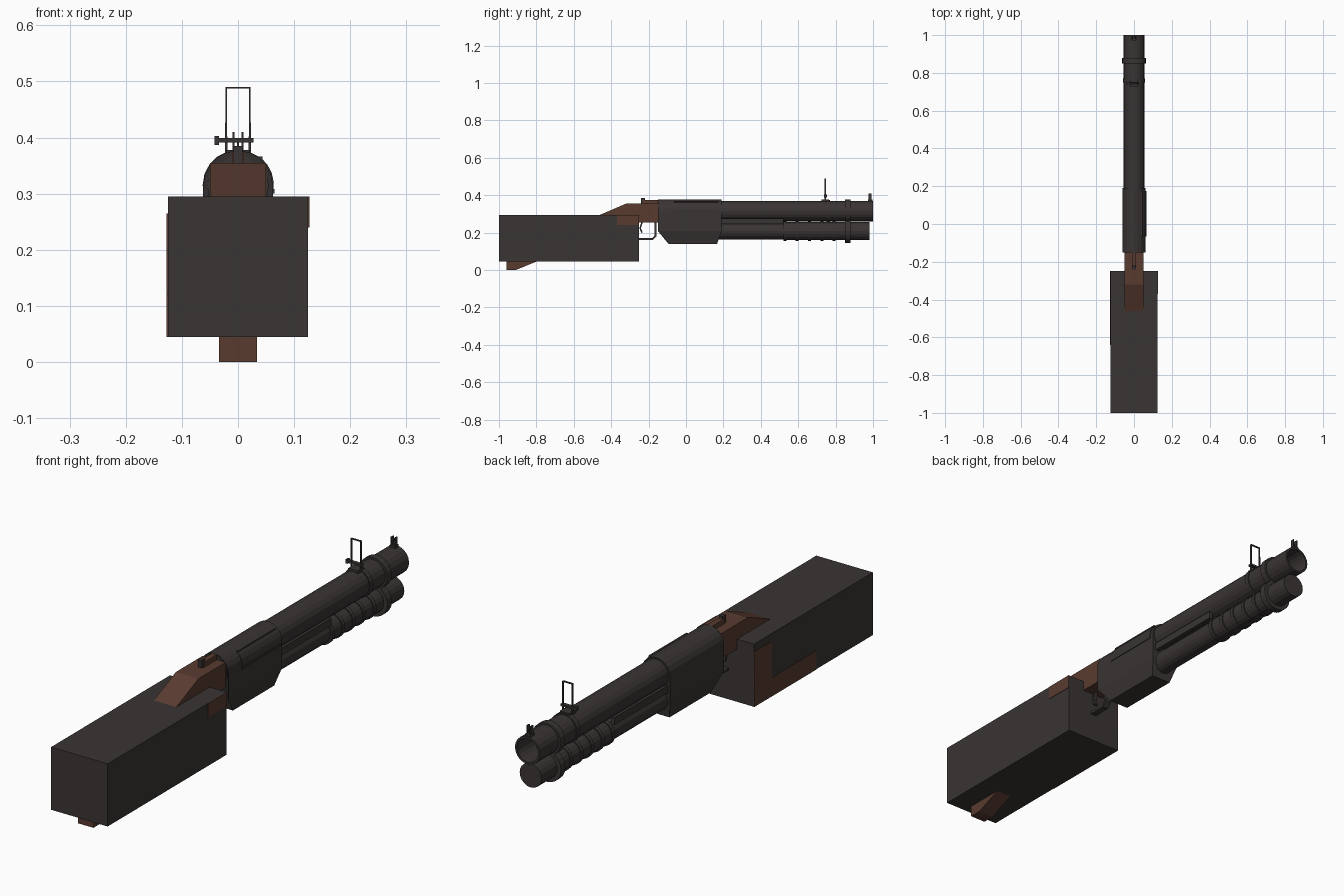
import bpy, bmesh, math
from mathutils import Matrix, Vector

if "Cube" in bpy.data.objects:
    bpy.data.objects.remove(bpy.data.objects["Cube"], do_unlink=True)


def material(name, *rgb):
    mat = bpy.data.materials.new(name)
    mat.use_nodes = True
    mat.diffuse_color = (*rgb, 1)
    mat.node_tree.nodes["Principled BSDF"].inputs["Base Color"].default_value = mat.diffuse_color
    return mat


def finish(name, mesh_builder, mat):
    bmesh.ops.recalc_face_normals(mesh_builder, faces=mesh_builder.faces)
    mesh = bpy.data.meshes.new(name)
    mesh_builder.to_mesh(mesh)
    mesh_builder.free()
    mesh.materials.append(mat)
    part = bpy.data.objects.new(name, mesh)
    bpy.context.collection.objects.link(part)
    return part


def box(name, mat, centre, size):
    builder = bmesh.new()
    placement = Matrix.Translation(centre) @ Matrix.Diagonal((*size, 1))
    bmesh.ops.create_cube(builder, size=1, matrix=placement)
    return finish(name, builder, mat)


def tube(name, radius, start, end, height, bore=0):
    """Cylinder along y, with an optional hollow front end."""
    builder = bmesh.new()
    placement = Matrix.Translation((0, (start + end) / 2, height)) @ Matrix.Rotation(math.pi / 2, 4, "X")
    bmesh.ops.create_cone(builder, cap_ends=True, segments=sides, radius1=radius, radius2=radius,
                          depth=end - start, matrix=placement)
    if bore:
        front = max(builder.faces, key=lambda face: face.calc_center_median().y)
        bmesh.ops.inset_region(builder, faces=[front], thickness=wall)
        deep = bmesh.ops.extrude_discrete_faces(builder, faces=[front])["faces"]
        bmesh.ops.translate(builder, verts=deep[0].verts, vec=(0, -bore, 0))
    return finish(name, builder, mat=steel)


def extrude(name, mat, outline, place, start, end, sheet=0):
    """Sweep an outline between two planes; a sheet is an open strip of that thickness."""
    builder = bmesh.new()
    first, last = ([builder.verts.new(place(a, b, depth)) for a, b in outline] for depth in (start, end))
    count = len(outline)
    for i in range(count - 1 if sheet else count):
        j = (i + 1) % count
        builder.faces.new((first[i], first[j], last[j], last[i]))
    if not sheet:
        builder.faces.new(first)
        builder.faces.new(last)
    part = finish(name, builder, mat)
    if sheet:
        solid = part.modifiers.new("thickness", "SOLIDIFY")
        solid.thickness = sheet
        solid.offset = 0
    return part


def across(y, z, x):
    return Vector((x, y, z))


def along(x, z, y):
    return Vector((x, y, z))


def arc(radius, start, end, steps):
    """Points on a circle around the barrel axis."""
    angles = [math.radians(start + (end - start) * i / steps) for i in range(steps + 1)]
    return [(radius * math.cos(a), barrel_z + radius * math.sin(a)) for a in angles]


steel = material("dark_steel", 0.042, 0.035, 0.034)
wood = material("brown_wood", 0.1, 0.044, 0.03)

# Shared dimensions
sides = 20
wall = 0.008
barrel_z, barrel_radius, muzzle = 0.315, 0.055, 1
magazine_z, magazine_radius = 0.208, 0.048
receiver_radius, receiver_back, receiver_front, receiver_floor = 0.062, -0.15, 0.19, 0.14
block_size, block_length, block_z = 0.25, 0.75, 0.17
block_front = block_length - muzzle
block_side, block_top = block_size / 2, block_z + block_size / 2
block_floor = block_z - block_size / 2
sight_y = 0.745

# Block around the stock, with wood plates on its sides
box("stock_block", steel, (0, block_front - block_length / 2, block_z), (block_size, block_length, block_size))


def wood_plate(name, side, length, bottom, top):
    box(name, wood, (side * block_side, block_front - length / 2, (bottom + top) / 2),
        (wall / 2, length, top - bottom))


wood_plate("left_wood_plate", 1, 0.12, 0.24, block_top)
wood_plate("right_upper_wood_plate", -1, 0.11, 0.12, 0.265)
wood_plate("right_lower_wood_plate", -1, 0.39, block_floor, 0.12)

# Wooden stock: neck above the block, butt toe below it
neck_half, butt_half = 0.05, 0.034
neck_top, neck_floor = 0.355, 0.255
neck = [(receiver_back, neck_floor), (receiver_back, neck_top), (-0.32, neck_top),
        (-0.46, block_top), (-0.4, block_z), (block_front, neck_floor)]
extrude("stock_neck", wood, neck, across, -neck_half, neck_half)
butt = [(-0.96, 0), (-0.91, 0), (-0.8, block_floor), (-0.4, block_z), (-0.96, block_z)]
extrude("stock_butt", wood, butt, across, -butt_half, butt_half)
box("tang", wood, (0, -0.19, neck_top), (0.022, 0.08, 0.04))
box("latch", steel, (0, -0.23, neck_top), (0.016, 0.02, 0.06))

# Receiver: rounded over the barrel, narrowed below, with its underside drawn in at both ends
floor_half = receiver_radius * 0.7
section = arc(receiver_radius, 0, 180, sides // 2)
section += [(-receiver_radius, magazine_z), (-floor_half, receiver_floor),
            (floor_half, receiver_floor), (receiver_radius, magazine_z)]
receiver = extrude("receiver", steel, section, along, receiver_back, receiver_front)
for vertex in receiver.data.vertices:
    if vertex.co.z < magazine_z - wall:
        vertex.co.y += wall * 7 if vertex.co.y < 0 else -wall * 3

# Ejection cover wrapped over the left side, with raised rims
cover_back, cover_front = -0.065, 0.175
cover = arc(receiver_radius, -10, 50, 4)
extrude("ejection_cover", steel, cover, along, cover_back, cover_front, sheet=wall / 2)
for x, z in (cover[0], cover[-1]):
    box("cover_rim", steel, (x, (cover_back + cover_front) / 2, z), (wall, cover_front - cover_back, wall))

# Hollow barrel, fore-end tube and clamp
tube("barrel", barrel_radius, receiver_back, muzzle, barrel_z, bore=block_size)
tube("sight_band", barrel_radius + wall / 2, 0.75, 0.77, barrel_z)
clamp_y, clamp_half = 0.865, 0.014
for z, radius in ((barrel_z, barrel_radius + wall), (magazine_z, magazine_radius + wall * 2)):
    tube("clamp_ring", radius, clamp_y - clamp_half, clamp_y + clamp_half, z)
box("clamp_bridge", steel, (0, clamp_y, (barrel_z + magazine_z) / 2), (barrel_radius, clamp_half, barrel_radius))

grip_start = 0.52
tube("magazine_tube", magazine_radius - wall / 2, 0, grip_start, magazine_z)
tube("fore_grip", magazine_radius, grip_start, 0.98, magazine_z)
for i in range(5):
    rib_y = grip_start + wall + i * 0.066
    tube("grip_rib", magazine_radius + wall / 2, rib_y - wall, rib_y + wall, magazine_z)
for side in (-1, 1):
    box("action_bar", steel, (side * 0.04, grip_start / 2, 0.26), (wall * 2, grip_start, 0.03))

# Trigger and guard
guard_half, guard_floor, guard_front = 0.013, 0.166, -0.163
guard = [(block_front, guard_floor), (guard_front - wall * 2, guard_floor),
         (guard_front, guard_floor + wall * 2), (guard_front, neck_floor)]
extrude("trigger_guard", steel, guard, across, -guard_half, guard_half, sheet=wall * 1.3)
trigger = [(-0.235, neck_floor), (-0.245, 0.225), (-0.236, 0.2)]
extrude("trigger", steel, trigger, across, -wall, wall, sheet=wall)

# Folding ladder sight
ladder_half, ladder_foot, ladder_top, ladder_bar = 0.021, barrel_z + barrel_radius, 0.489, 0.395
ladder = [(-ladder_half, ladder_foot), (-ladder_half, ladder_top),
          (ladder_half, ladder_top), (ladder_half, ladder_foot)]
extrude("ladder_frame", steel, ladder, along, sight_y - wall / 2, sight_y + wall / 2, sheet=wall / 2)
box("ladder_slide", steel, (-wall / 2, sight_y, ladder_bar), (ladder_half * 3, wall * 2, wall))
box("slide_knob", steel, (-ladder_half * 1.8, sight_y, ladder_bar), (wall, wall * 2, wall * 2))
box("sight_base", steel, (0, sight_y, ladder_foot), (ladder_half * 2, wall * 5, wall * 2))

# Front sight: a small base, a centre blade and two tall prongs
front_y = muzzle - wall * 2
box("front_sight_base", steel, (0, front_y, ladder_foot), (wall * 3, wall * 3, wall * 2))
box("front_sight_blade", steel, (0, front_y, ladder_foot + wall), (wall / 2, wall, wall * 4))
for side in (-1, 1):
    box("front_sight_prong", steel, (side * wall, front_y, ladder_foot + wall * 2), (wall / 2, wall * 2, wall * 6))
